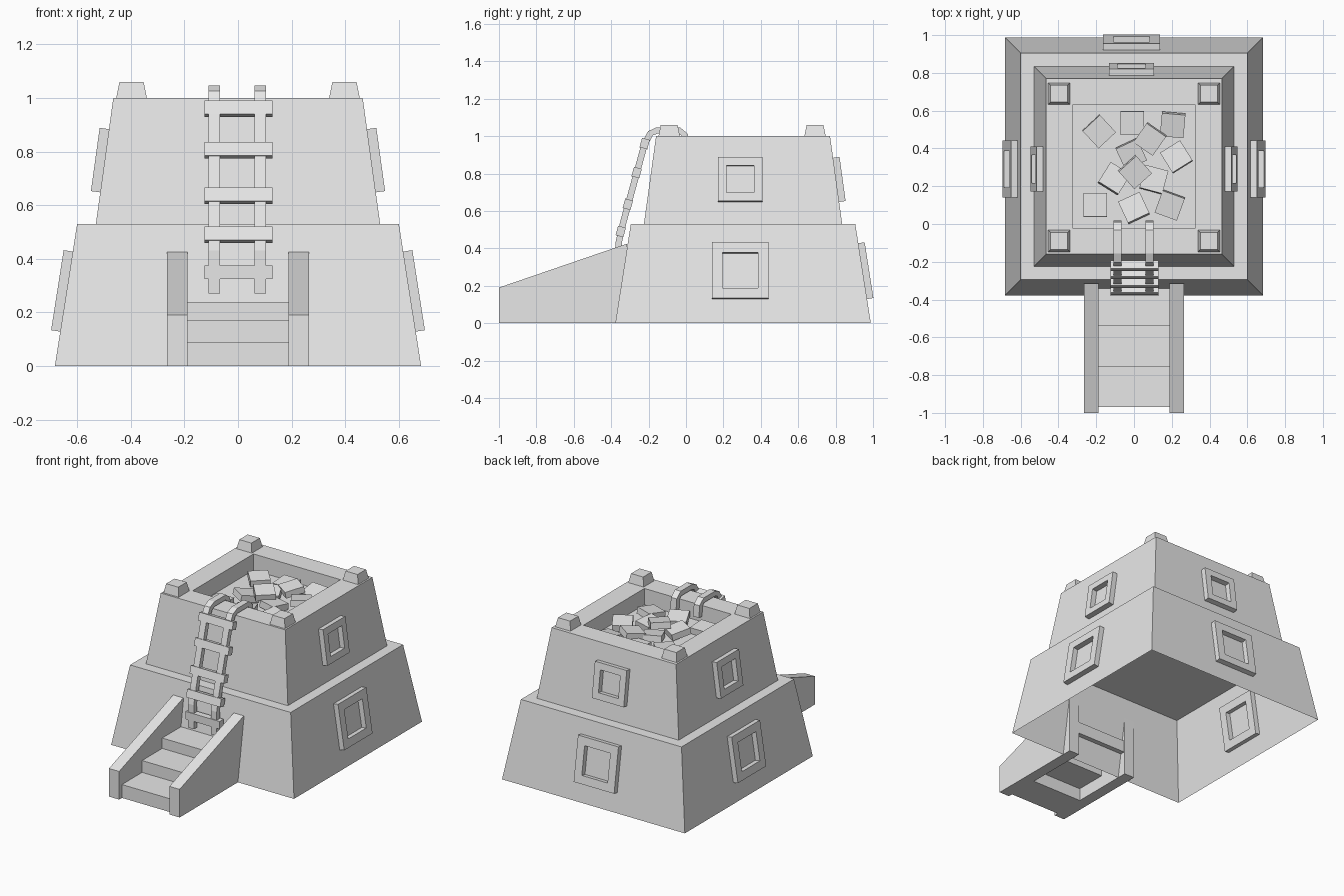
import bpy
import bmesh
from math import atan2, radians, pi
from mathutils import Matrix, Vector

cube = bpy.data.objects.get("Cube")
if cube:
    bpy.data.objects.remove(cube, do_unlink=True)

stone = bpy.data.materials.new("pale grey stone")
stone.use_nodes = True
GREY = (0.8, 0.8, 0.8, 1)
stone.diffuse_color = GREY
stone.node_tree.nodes["Principled BSDF"].inputs["Base Color"].default_value = GREY

CY = 0.305  # tower centre along y


def finish(name, bm):
    bmesh.ops.recalc_face_normals(bm, faces=bm.faces)
    mesh = bpy.data.meshes.new(name)
    bm.to_mesh(mesh)
    bm.free()
    mesh.materials.append(stone)
    obj = bpy.data.objects.new(name, mesh)
    bpy.context.collection.objects.link(obj)
    return obj


def skin(bm, rings, closed=False):
    """Join consecutive four-cornered rings with quads."""
    loops = [[bm.verts.new(p) for p in ring] for ring in rings]
    pairs = list(zip(loops, loops[1:]))
    if closed:
        pairs.append((loops[-1], loops[0]))
    for a, b in pairs:
        for i in range(4):
            j = (i + 1) % 4
            bm.faces.new((a[i], a[j], b[j], b[i]))
    return loops


def square(half, z, cx=0, cy=0):
    return [(cx + sx * half, cy + sy * half, z)
            for sx, sy in ((-1, -1), (1, -1), (1, 1), (-1, 1))]


def terrace(name, profile, cx, cy):
    """Square loft through (half width, height) steps, capped at the end."""
    bm = bmesh.new()
    loops = skin(bm, [square(h, z, cx, cy) for h, z in profile])
    bm.faces.new(loops[-1])
    return finish(name, bm)


def block(name, size, matrix):
    bm = bmesh.new()
    bmesh.ops.create_cube(bm, size=1)
    bmesh.ops.scale(bm, vec=size, verts=bm.verts)
    bm.transform(matrix)
    return finish(name, bm)


def box(name, lo, hi):
    lo, hi = Vector(lo), Vector(hi)
    return block(name, hi - lo, Matrix.Translation((lo + hi) / 2))


def sweep(name, path, x, width, thick):
    """Rectangular bar following a path in the y-z plane."""
    pts = [Vector((0, y, z)) for y, z in path]
    rings = []
    for i, p in enumerate(pts):
        d = (pts[min(i + 1, len(pts) - 1)] - pts[max(i - 1, 0)]).normalized()
        n = Vector((0, -d.z, d.y)) * thick / 2
        side = Vector((width / 2, 0, 0))
        c = p + Vector((x, 0, 0))
        rings.append([c - side - n, c + side - n, c + side + n, c - side + n])
    bm = bmesh.new()
    loops = skin(bm, rings)
    bm.faces.new(loops[0])
    bm.faces.new(loops[-1])
    return finish(name, bm)


# Tower: two sloping tiers, the upper one with a sunken roof
terrace("lower_tier", [(0.683, 0), (0.6, 0.53)], 0, CY)
terrace("upper_tier", [(0.53, 0.53), (0.465, 1), (0.325, 1), (0.325, 0.89)], 0, CY)

# Corner caps
for cx in (-0.397, 0.397):
    for cy in (-0.09, 0.69):
        terrace("corner_cap", [(0.057, 1), (0.045, 1.06)], cx, cy)


# Window frames leaning with the walls on the sides and back
def window_frame(name, outer, inner, dist, z, tilt, turn, shift):
    bm = bmesh.new()
    d = 0.034
    skin(bm, [square(outer, -d), square(outer, d), square(inner, d), square(inner, -d)],
         closed=True)
    bm.transform(Matrix.Translation((0, CY, 0)) @ Matrix.Rotation(turn, 4, "Z")
                 @ Matrix.Translation((shift, dist, z))
                 @ Matrix.Rotation(tilt - pi / 2, 4, "X"))
    finish(name, bm)


for side, turn, shift in (("back", 0, -0.013), ("left", -pi / 2, 0.015),
                          ("right", pi / 2, -0.015)):
    window_frame(side + "_lower_window", 0.151, 0.096, 0.64, 0.278,
                 atan2(0.083, 0.53), turn, shift)
    window_frame(side + "_upper_window", 0.119, 0.074, 0.4985, 0.766,
                 atan2(0.065, 0.47), turn, shift)

# Stair walls with sloping tops
for name, x in (("right_stair_wall", -0.226), ("left_stair_wall", 0.226)):
    bm = bmesh.new()
    outline = [(-1, 0), (-0.315, 0), (-0.315, 0.425), (-1, 0.19)]
    loops = skin(bm, [[(x + s * 0.038, y, z) for y, z in outline] for s in (-1, 1)])
    for loop in loops:
        bm.faces.new(loop)
    finish(name, bm)

# Stair treads
for y0, y1, z0, z1 in ((-0.97, -0.755, 0, 0.09), (-0.755, -0.54, 0.085, 0.17),
                       (-0.54, -0.32, 0.16, 0.24)):
    box("stair_tread", (-0.19, y0, z0), (0.19, y1, z1))

# Ladder hooked over the roof edge
ladder_path = [(-0.36, 0.27), (-0.36, 0.43), (-0.335, 0.54), (-0.222, 0.955),
               (-0.19, 1.015), (-0.155, 1.03), (-0.035, 1.03), (-0.005, 1.005),
               (0.002, 0.93)]
for name, x in (("right_ladder_rail", -0.088), ("left_ladder_rail", 0.083)):
    sweep(name, ladder_path, x, 0.043, 0.034)
lean = atan2(0.13, 0.47)
for y, z, a in ((-0.36, 0.35, 0), (-0.349, 0.49, lean), (-0.311, 0.635, lean),
                (-0.264, 0.805, lean), (-0.221, 0.96, lean)):
    block("ladder_rung", (0.255, 0.043, 0.052),
          Matrix.Translation((0.002, y, z)) @ Matrix.Rotation(-a, 4, "X"))

# Loose slabs heaped on the roof: x, y, height, turn, tilt
slabs = [(-0.185, 0.49, 0.925, 43, 5), (-0.01, 0.535, 0.915, 0, 4),
         (0.205, 0.525, 0.92, -5, 12), (0.085, 0.45, 0.945, -35, 10),
         (0.225, 0.355, 0.935, 32, -8), (-0.015, 0.37, 0.92, 25, 8),
         (0.005, 0.275, 0.965, 42, 9), (-0.105, 0.24, 0.93, -32, -12),
         (-0.205, 0.1, 0.913, 0, -3), (0, 0.085, 0.925, 25, -10),
         (0.105, 0.235, 0.92, -15, -6), (0.19, 0.1, 0.92, -20, 8)]
for x, y, z, turn, tilt in slabs:
    block("loose_slab", (0.125, 0.125, 0.043),
          Matrix.Translation((x, y, z)) @ Matrix.Rotation(radians(turn), 4, "Z")
          @ Matrix.Rotation(radians(tilt), 4, "X"))
